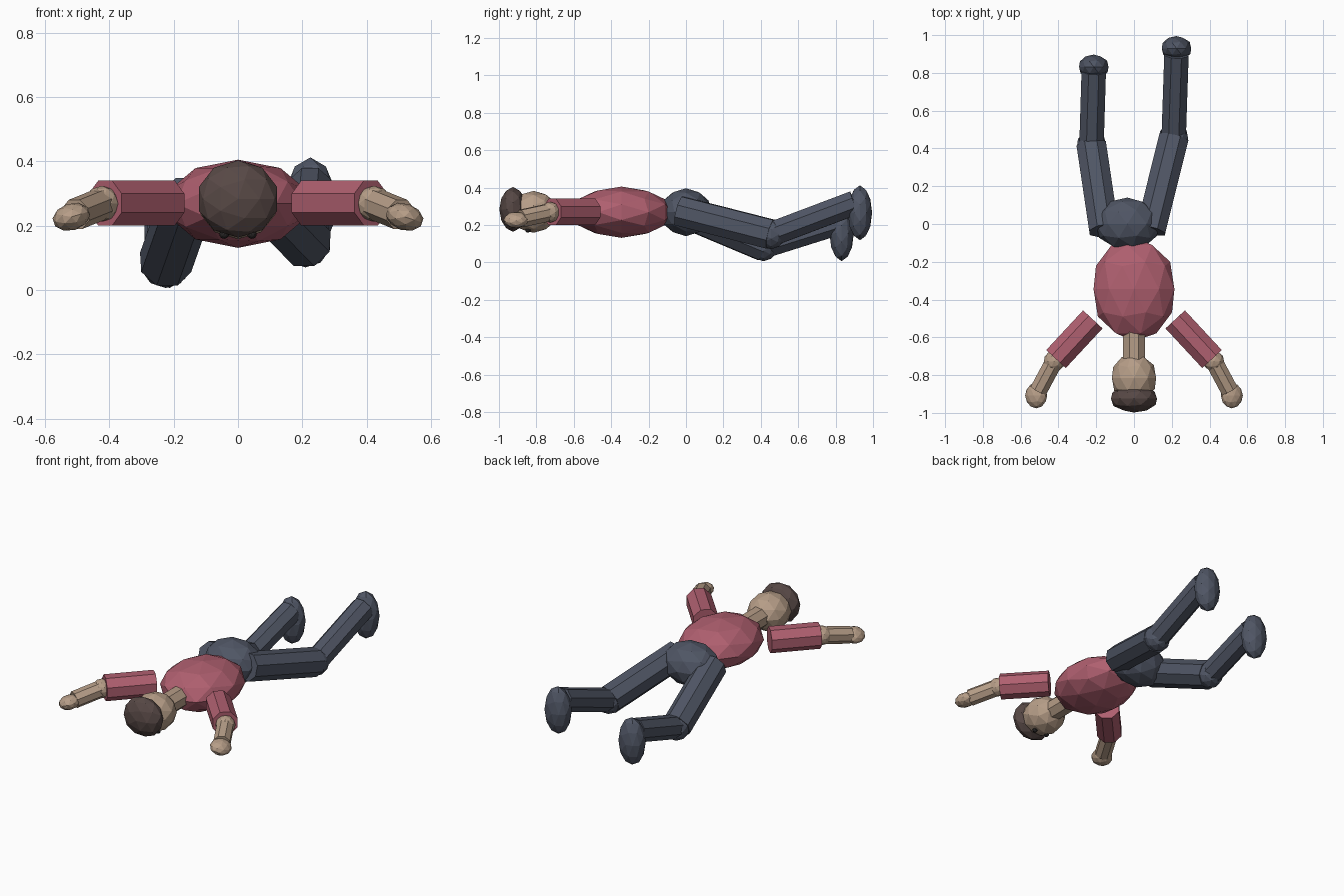
import bpy
from math import pi
from mathutils import Vector, Matrix

cube = bpy.data.objects.get("Cube")
if cube:
    bpy.data.objects.remove(cube, do_unlink=True)


def material(name, rgb):
    m = bpy.data.materials.new(name)
    m.use_nodes = True
    m.diffuse_color = (*rgb, 1)
    m.node_tree.nodes["Principled BSDF"].inputs["Base Color"].default_value = (*rgb, 1)
    return m


SHIRT = material("rose_shirt", (0.43, 0.115, 0.16))
SKIN = material("tan_skin", (0.47, 0.34, 0.245))
NAVY = material("slate_trousers", (0.08, 0.093, 0.13))
HAIR = material("brown_hair", (0.095, 0.065, 0.06))
DARK = material("dark_eye", (0.02, 0.018, 0.018))


def finish(name, mat, matrix):
    ob = bpy.context.object
    ob.name = ob.data.name = name
    ob.data.transform(matrix)
    ob.data.materials.append(mat)
    return ob


def blob(name, mat, centre, radii, turn=Matrix()):
    """Faceted ellipsoid with its pole along the body axis."""
    bpy.ops.mesh.primitive_ico_sphere_add(subdivisions=2, radius=1)
    shape = Matrix.Diagonal((*radii, 1)) @ Matrix.Rotation(pi / 2, 4, 'X')
    return finish(name, mat, Matrix.Translation(centre) @ turn @ shape)


def tube(name, mat, start, end, radius):
    """Eight-sided limb between two points, flat side up."""
    a, b = Vector(start), Vector(end)
    axis = (b - a).normalized()
    side = axis.cross(Vector((0, 0, 1))).normalized()
    frame = Matrix((side, axis.cross(side), axis)).transposed().to_4x4()
    bpy.ops.mesh.primitive_cylinder_add(vertices=8, radius=radius, depth=(b - a).length)
    return finish(name, mat, Matrix.Translation((a + b) / 2) @ frame
                  @ Matrix.Rotation(pi / 8, 4, 'Z'))


# Body and head, lying face down
blob("torso", SHIRT, (0, -0.345, 0.268), (0.225, 0.275, 0.137))
blob("pelvis", NAVY, (-0.035, 0, 0.268), (0.175, 0.14, 0.128))
tube("neck", SKIN, (0, -0.57, 0.27), (0, -0.73, 0.27), 0.064)
blob("head", SKIN, (0, -0.815, 0.27), (0.123, 0.13, 0.112))
blob("hair", HAIR, (0, -0.925, 0.283), (0.128, 0.073, 0.12))

# Arms reaching forward and outward, with eyes on the same mirror line
for side, s in (("left", 1), ("right", -1)):
    elbow = (s * 0.423, -0.727, 0.268)
    wrist = (s * 0.505, -0.88, 0.235)
    tube(side + "_sleeve", SHIRT, (s * 0.218, -0.505, 0.27), (s * 0.413, -0.715, 0.27), 0.076)
    blob(side + "_elbow", SKIN, elbow, (0.056, 0.056, 0.056))
    tube(side + "_forearm", SKIN, elbow, wrist, 0.05)
    blob(side + "_hand", SKIN, (s * 0.518, -0.908, 0.227), (0.06, 0.068, 0.042),
         Matrix.Rotation(s * 0.3, 4, 'Y'))
    blob(side + "_eye", DARK, (s * 0.043, -0.845, 0.172), (0.015, 0.015, 0.013))

# Legs: hip, knee, ankle and shoe centre for each side
legs = {
    "left": ((0.088, -0.035, 0.275), (0.21, 0.455, 0.15), (0.225, 0.9, 0.318), (0.225, 0.93, 0.265)),
    "right": ((-0.158, -0.035, 0.275), (-0.225, 0.415, 0.086), (-0.213, 0.81, 0.21), (-0.213, 0.832, 0.153)),
}
for side, (hip, knee, ankle, shoe) in legs.items():
    tube(side + "_thigh", NAVY, hip, knee, 0.085)
    blob(side + "_knee", NAVY, knee, (0.08, 0.08, 0.08))
    tube(side + "_shin", NAVY, knee, ankle, 0.07)
    blob(side + "_shoe", NAVY, shoe, (0.082, 0.065, 0.147))
